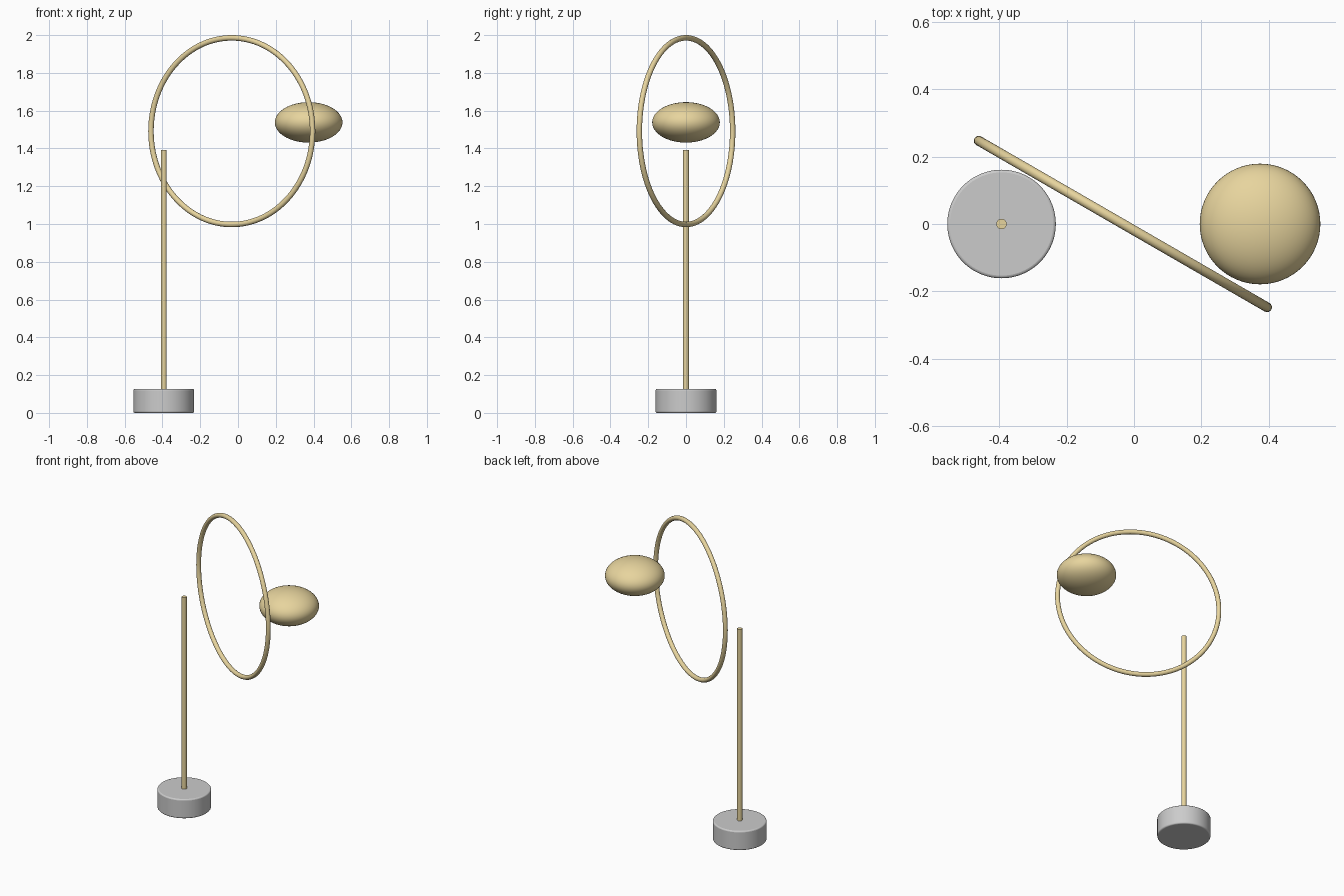
import bpy
from math import radians

if "Cube" in bpy.data.objects:
    bpy.data.objects.remove(bpy.data.objects["Cube"])

brass = bpy.data.materials.new("brass")
brass.diffuse_color = (0.80, 0.66, 0.34, 1)
brass.use_nodes = True
brass.node_tree.nodes["Principled BSDF"].inputs["Base Color"].default_value = brass.diffuse_color

POST_X = -0.393


def finish(name, mat=None, bevel=0):
    ob = bpy.context.object
    ob.name = name
    bpy.ops.object.transform_apply(location=False, rotation=True, scale=True)
    if mat:
        ob.data.materials.append(mat)
    if bevel:
        mod = ob.modifiers.new("rounded_edges", "BEVEL")
        mod.width = bevel
        mod.segments = 3
        mod.limit_method = "ANGLE"
    bpy.ops.object.shade_smooth_by_angle(angle=radians(35))
    return ob


def cylinder(name, radius, z0, z1, sides, mat=None, bevel=0):
    bpy.ops.mesh.primitive_cylinder_add(vertices=sides, radius=radius, depth=z1 - z0,
                                        location=(POST_X, 0, (z0 + z1) / 2))
    return finish(name, mat, bevel)


# Weighted base with softened rims, and the upright post
cylinder("base", 0.161, 0, 0.127, 96, bevel=0.008)
cylinder("post", 0.0155, 0.12, 1.393, 32, brass)

# Upright hoop, turned 30 degrees about the vertical
bpy.ops.mesh.primitive_torus_add(major_segments=128, minor_segments=20,
                                 major_radius=0.494, minor_radius=0.0145,
                                 location=(-0.033, 0, 1.4915),
                                 rotation=(radians(90), 0, radians(-30)))
finish("hoop", brass)

# Flattened round shade
bpy.ops.mesh.primitive_uv_sphere_add(segments=64, ring_count=32, radius=1,
                                     location=(0.374, 0, 1.538))
bpy.context.object.scale = (0.179, 0.179, 0.107)
finish("shade", brass)
